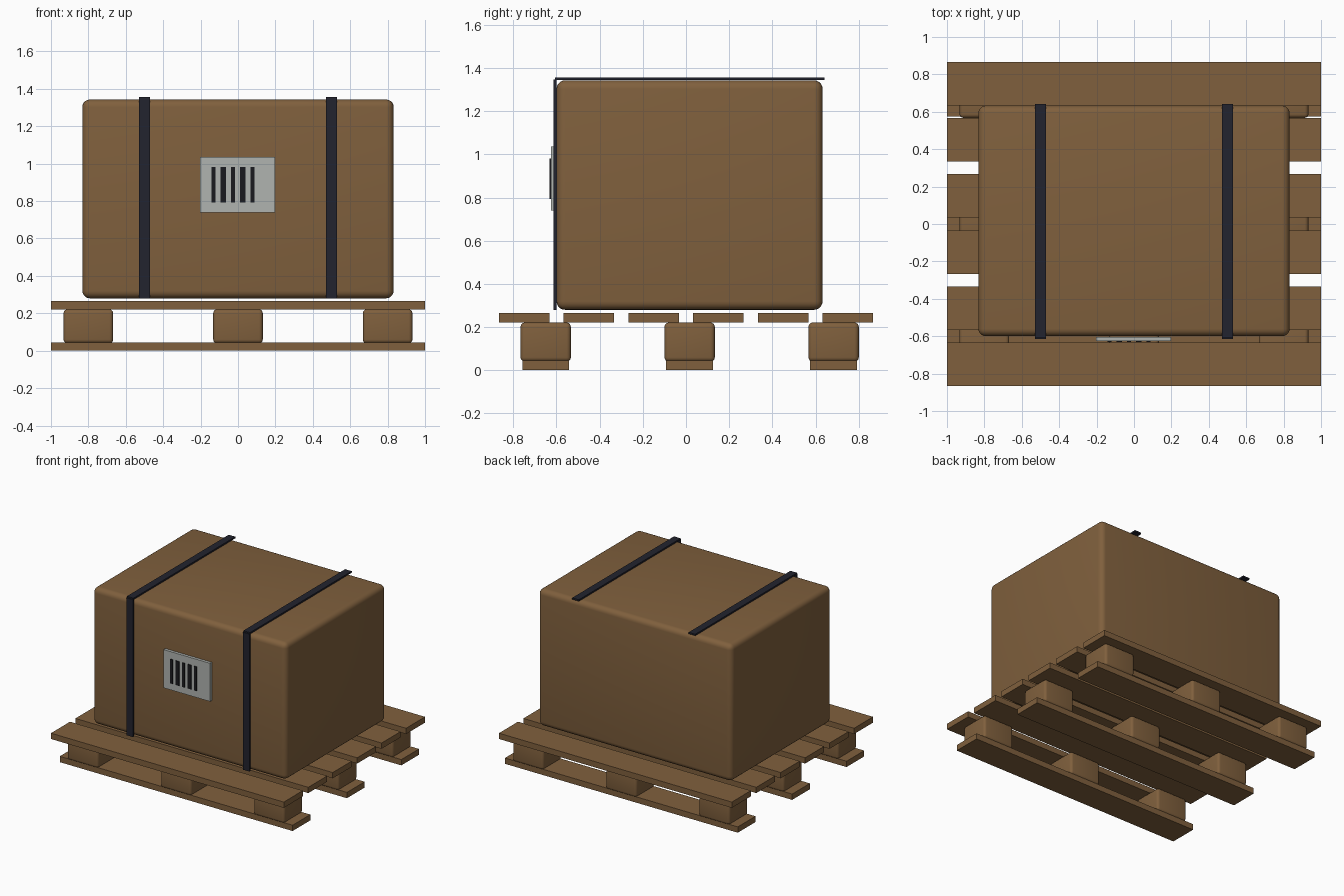
import bpy
import math

if "Cube" in bpy.data.objects:
    bpy.data.objects.remove(bpy.data.objects["Cube"])


def material(name, rgb):
    """Flat material from an sRGB 0-255 colour."""
    m = bpy.data.materials.new(name)
    lin = [((c / 255 + 0.055) / 1.055) ** 2.4 for c in rgb]
    m.diffuse_color = (*lin, 1)
    m.use_nodes = True
    m.node_tree.nodes["Principled BSDF"].inputs["Base Color"].default_value = m.diffuse_color
    return m


BROWN = material("cardboard_and_wood_brown", (128, 96, 61))
STRAP = material("strap_dark_blue", (34, 35, 46))
LABEL = material("label_grey", (176, 180, 176))
INK = material("label_ink", (26, 26, 30))


def box(name, x, y, z, mat, bevel=0, segments=4):
    """Box from (min, max) ranges, optionally with rounded edges."""
    bpy.ops.mesh.primitive_cube_add(size=1, location=[sum(r) / 2 for r in (x, y, z)])
    ob = bpy.context.object
    ob.name = name
    ob.scale = [r[1] - r[0] for r in (x, y, z)]
    bpy.ops.object.transform_apply(location=False, rotation=False, scale=True)
    ob.data.materials.append(mat)
    if bevel:
        mod = ob.modifiers.new("rounding", 'BEVEL')
        mod.width = bevel
        mod.segments = segments
        bpy.ops.object.modifier_apply(modifier=mod.name)
        bpy.ops.object.shade_smooth_by_angle(angle=math.radians(35))
    return ob


def span(centre, width):
    return (centre - width / 2, centre + width / 2)


# Pallet: six top boards
for i in range(6):
    box(f"top_board_{i + 1}", (-1, 1), span(-0.75 + 0.3 * i, 0.233), (0.221, 0.266), BROWN)

# Pallet: three bottom boards, each with three rounded blocks
for i in range(3):
    y = -0.65 + 0.667 * i
    box(f"bottom_board_{i + 1}", (-1, 1), span(y, 0.217), (0, 0.045), BROWN)
    for j in range(3):
        box(f"block_{i + 1}_{j + 1}", span(-0.8 + 0.8 * j, 0.265), span(y, 0.233),
            (0.04, 0.221), BROWN, 0.02)

# Carton
box("carton", (-0.832, 0.832), (-0.6, 0.633), (0.28, 1.343), BROWN, 0.04, 5)

# Straps over the top and down the front
for side, x in (("left", -0.5), ("right", 0.5)):
    box(f"{side}_strap_top", span(x, 0.057), (-0.608, 0.641), (1.345, 1.357), STRAP)
    box(f"{side}_strap_front", span(x, 0.057), (-0.614, -0.601), (0.28, 1.347), STRAP)

# Shipping label with printed bars
box("label", (-0.202, 0.198), (-0.626, -0.604), (0.74, 1.037), LABEL)
for i in range(5):
    box(f"label_bar_{i + 1}", span(-0.131 + 0.052 * i, 0.03 if i % 2 else 0.022),
        (-0.632, -0.625), (0.793, 0.981), INK)
